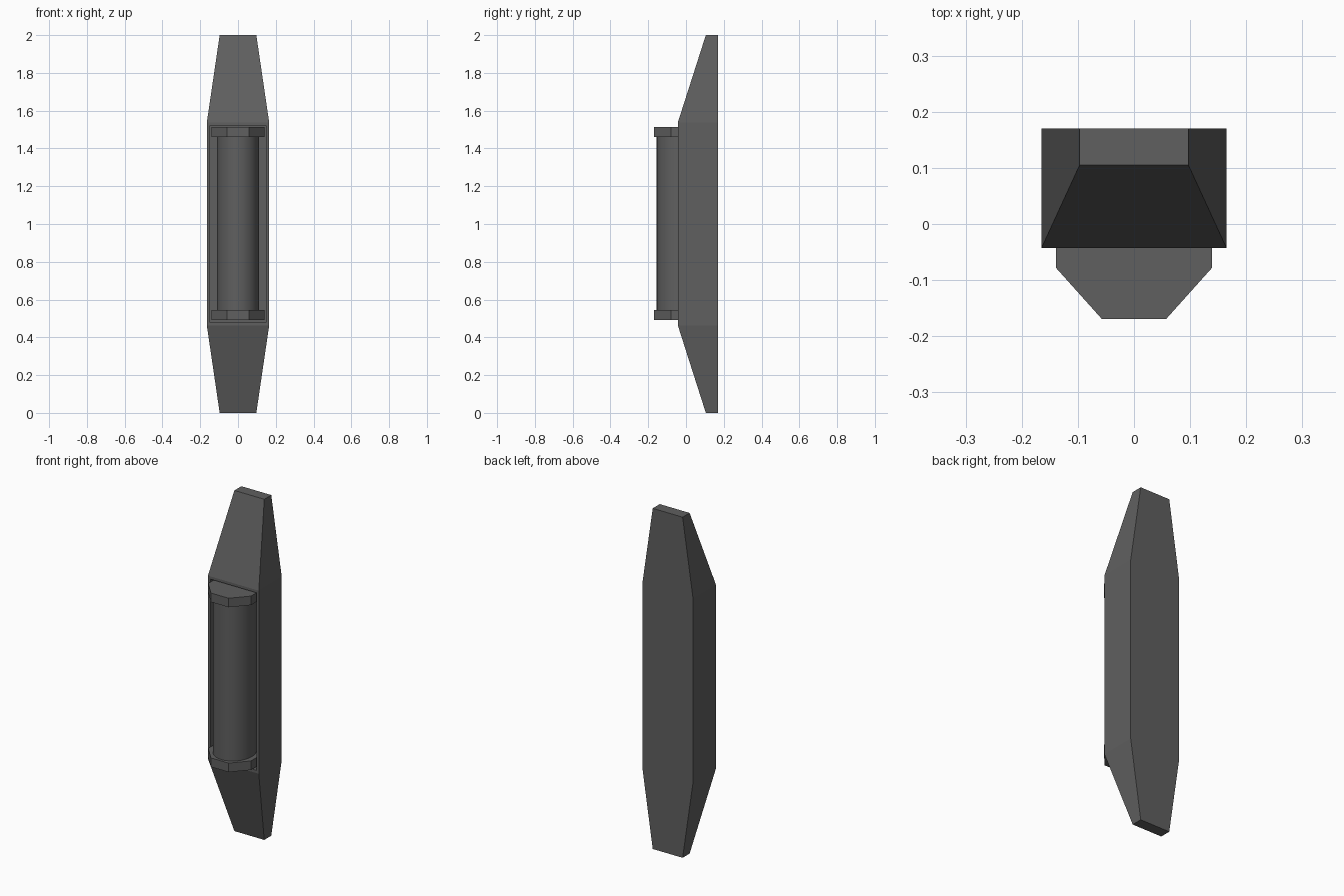
import bpy, bmesh, math
from mathutils import Vector

if "Cube" in bpy.data.objects:
    bpy.data.objects.remove(bpy.data.objects["Cube"])

# Single dark grey finish
grey = bpy.data.materials.new("dark_grey")
grey.use_nodes = True
colour = (0.115, 0.115, 0.115, 1)
grey.diffuse_color = colour
grey.node_tree.nodes["Principled BSDF"].inputs["Base Color"].default_value = colour

BACK = 0.17


def add_object(name, bm):
    bmesh.ops.recalc_face_normals(bm, faces=bm.faces)
    mesh = bpy.data.meshes.new(name)
    bm.to_mesh(mesh)
    bm.free()
    mesh.materials.append(grey)
    obj = bpy.data.objects.new(name, mesh)
    bpy.context.collection.objects.link(obj)
    return obj


def prism(name, sides, rx, ry, y, z0, z1, turn=0.0):
    """Upright prism with an elliptical outline between two heights."""
    bm = bmesh.new()
    bmesh.ops.create_cone(bm, cap_ends=True, segments=sides,
                          radius1=1, radius2=1, depth=1)
    for v in bm.verts:
        angle = math.atan2(v.co.y, v.co.x) + turn
        z = z1 if v.co.z > 0 else z0
        v.co = Vector((rx * math.cos(angle), y + ry * math.sin(angle), z))
    return add_object(name, bm)


# Housing: rectangular sections that taper towards both ends
bm = bmesh.new()
rings = []
for z, half, front in ((0, 0.097, 0.105), (0.463, 0.165, -0.043),
                       (1.538, 0.165, -0.043), (2, 0.097, 0.105)):
    corners = ((-half, front), (half, front), (half, BACK), (-half, BACK))
    rings.append([bm.verts.new((x, y, z)) for x, y in corners])
bm.faces.new(rings[0])
bm.faces.new(rings[-1])
for low, high in zip(rings, rings[1:]):
    for i in range(4):
        j = (i + 1) % 4
        bm.faces.new((low[i], low[j], high[j], high[i]))
bmesh.ops.recalc_face_normals(bm, faces=bm.faces)

# Recess sunk into the front, leaving a thin rim
front_face = min(bm.faces, key=lambda f: f.calc_center_median().y)
bmesh.ops.inset_region(bm, faces=[front_face], thickness=0.023)
bmesh.ops.inset_region(bm, faces=[front_face], thickness=0.0001)
for v in front_face.verts:
    v.co.y = 0.14
add_object("housing", bm)

# Smooth tube standing in the recess
tube = prism("tube", 32, 0.112, 0.125, -0.03, 0.53, 1.48)
bpy.context.view_layer.objects.active = tube
tube.select_set(True)
bpy.ops.object.shade_smooth_by_angle(angle=math.radians(40))

# Eight-sided caps that hold the tube
turn = math.pi / 8
grow = 1 / math.cos(turn)
for name, z0, z1 in (("lower_cap", 0.492, 0.545), ("upper_cap", 1.46, 1.513)):
    prism(name, 8, 0.139 * grow, 0.155 * grow, -0.014, z0, z1, turn)
